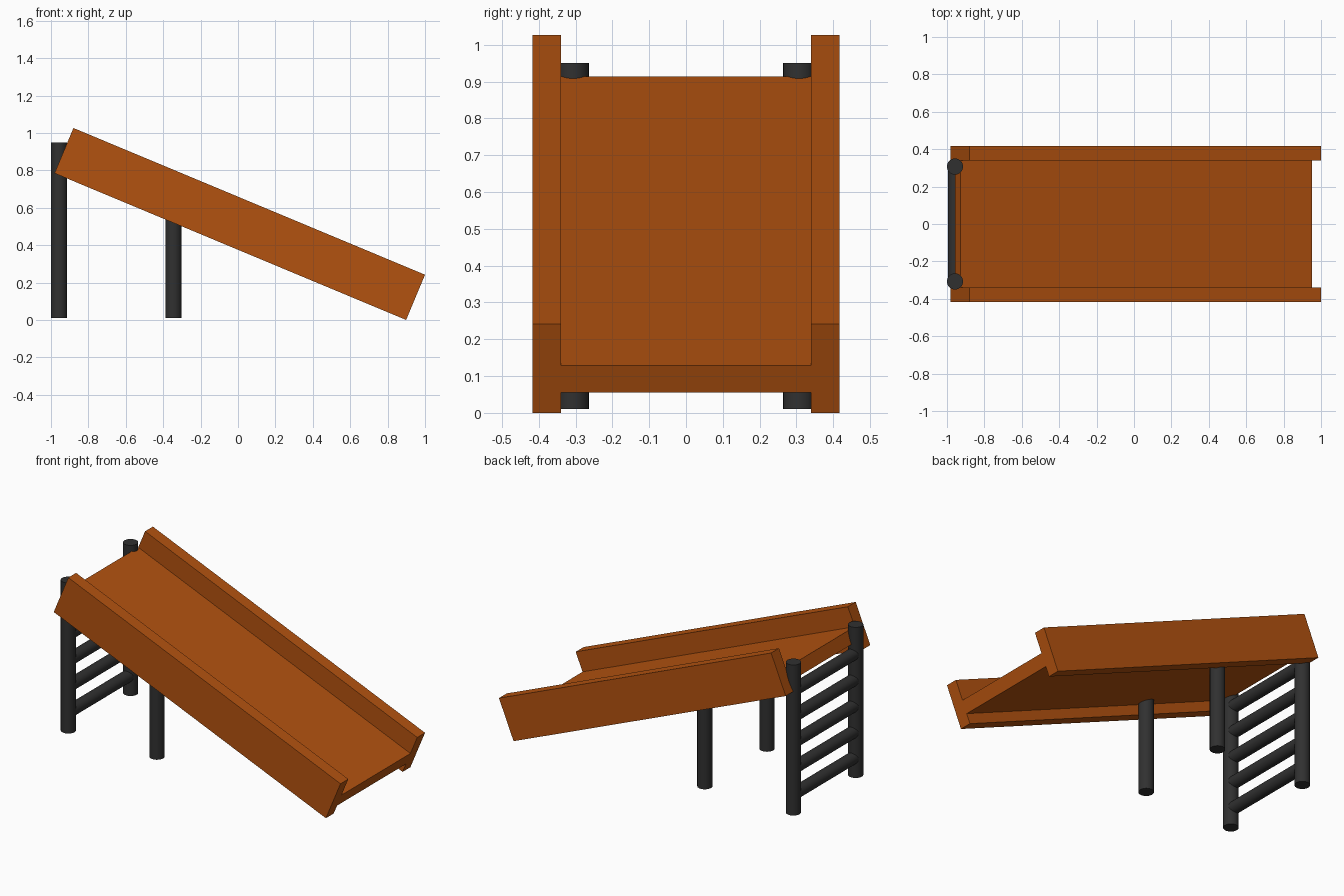
import bpy
from math import sin, cos, radians, pi

if "Cube" in bpy.data.objects:
    bpy.data.objects.remove(bpy.data.objects["Cube"])

SLOPE = radians(22.65)
LENGTH = 2.037
FOOT = (0.899, 0.0)      # lowest corner of the side rails (x, z)


def material(name, rgb):
    m = bpy.data.materials.new(name)
    m.diffuse_color = (*rgb, 1)
    m.use_nodes = True
    m.node_tree.nodes["Principled BSDF"].inputs["Base Color"].default_value = m.diffuse_color
    return m


orange = material("orange", (0.45, 0.085, 0.005))
black = material("black", (0.03, 0.03, 0.03))


def plank(name, low, high, y0, y1):
    """Sloped board between two heights measured square to the slope."""
    along, up = LENGTH / 2, (low + high) / 2
    x = FOOT[0] - along * cos(SLOPE) + up * sin(SLOPE)
    z = FOOT[1] + along * sin(SLOPE) + up * cos(SLOPE)
    bpy.ops.mesh.primitive_cube_add(size=1, location=(x, (y0 + y1) / 2, z))
    o = bpy.context.object
    o.name = name
    o.scale = (LENGTH, y1 - y0, high - low)
    bpy.ops.object.transform_apply(location=False, rotation=False, scale=True)
    o.rotation_euler = (0, SLOPE, 0)
    o.data.materials.append(orange)


def rod(name, radius, length, location, rotation=(0, 0, 0)):
    bpy.ops.mesh.primitive_cylinder_add(vertices=32, radius=radius, depth=length,
                                        location=location, rotation=rotation)
    o = bpy.context.object
    o.name = name
    o.data.materials.append(black)
    bpy.ops.object.shade_smooth_by_angle(angle=radians(30))


# Sliding surface
plank("slide_bed", 0.06, 0.14, -0.34, 0.34)

# Side rails, ladder posts and middle supports
for side, s in (("left", 1), ("right", -1)):
    plank(f"{side}_rail", 0, 0.262, *sorted((s * 0.34, s * 0.417)))
    rod(f"{side}_ladder_post", 0.043, 0.94, (-0.957, s * 0.307, 0.48))
    rod(f"{side}_support_post", 0.043, 0.61, (-0.345, s * 0.307, 0.315))

# Ladder rungs
for i in range(5):
    rod(f"rung_{i + 1}", 0.037, 0.614, (-0.957, 0, 0.125 + 0.162 * i), (pi / 2, 0, 0))
